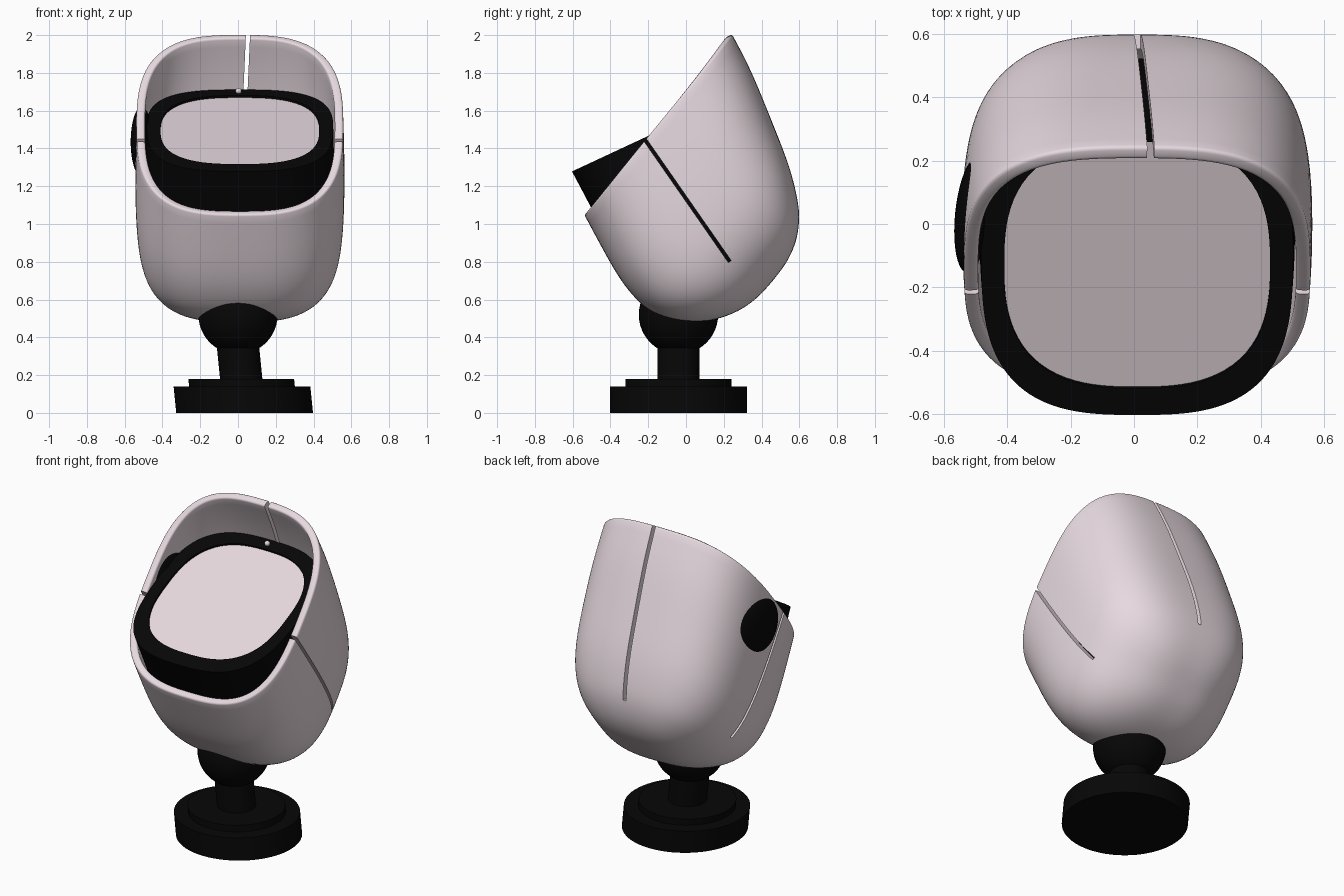
import bpy, bmesh, math
from mathutils import Vector, Matrix

cube = bpy.data.objects.get("Cube")
if cube:
    bpy.data.objects.remove(cube, do_unlink=True)


def material(name, rgb):
    m = bpy.data.materials.new(name)
    m.use_nodes = True
    m.diffuse_color = (*rgb, 1)
    m.node_tree.nodes["Principled BSDF"].inputs["Base Color"].default_value = (*rgb, 1)
    return m


PALE = material("pale pink", (0.8, 0.7, 0.745))
BLACK = material("black", (0.002, 0.002, 0.002))


def add_object(name, bm, mat):
    bmesh.ops.recalc_face_normals(bm, faces=bm.faces)
    mesh = bpy.data.meshes.new(name)
    bm.to_mesh(mesh)
    bm.free()
    obj = bpy.data.objects.new(name, mesh)
    bpy.context.collection.objects.link(obj)
    if mat:
        mesh.materials.append(mat)
    return obj


def modify(obj, kind, **settings):
    mod = obj.modifiers.new(kind.title(), kind)
    for key, value in settings.items():
        setattr(mod, key, value)


def finish(obj, angle=40):
    """Apply all modifiers and shade smooth, keeping sharp edges."""
    bpy.ops.object.select_all(action='DESELECT')
    obj.select_set(True)
    bpy.context.view_layer.objects.active = obj
    for mod in list(obj.modifiers):
        bpy.ops.object.modifier_apply(modifier=mod.name)
    bpy.ops.object.shade_smooth_by_angle(angle=math.radians(angle))


def cut_and_finish(obj, cutters, angle):
    for tool in cutters:
        tool.hide_render = True
        modify(obj, 'BOOLEAN', operation='DIFFERENCE', solver='EXACT', object=tool)
    finish(obj, angle)
    for tool in cutters:
        bpy.data.objects.remove(tool, do_unlink=True)


def loft(name, mat, origin, tilt, rows, cap_start=False, segments=48, power=3):
    """Skin rounded-square sections; each row is depth, low end, high end, half width."""
    along = Vector((0, math.cos(tilt), math.sin(tilt)))
    inward = Vector((0, math.sin(tilt), -math.cos(tilt)))
    bm = bmesh.new()
    rings = []
    for depth, low, high, width in rows:
        ring = []
        for i in range(segments):
            t = math.tau * i / segments
            c, s = math.cos(t), math.sin(t)
            r = (abs(c) ** power + abs(s) ** power) ** (-1 / power)
            u = (low + high) / 2 + (high - low) / 2 * r * s
            p = Vector(origin) + along * u + inward * depth
            p.x += width * r * c
            ring.append(bm.verts.new(p))
        rings.append(ring)
    for a, b in zip(rings, rings[1:]):
        for i in range(segments):
            j = (i + 1) % segments
            bm.faces.new((a[i], a[j], b[j], b[i]))
    bm.faces.new(rings[-1])
    if cap_start:
        bm.faces.new(rings[0])
    return add_object(name, bm, mat)


def box(name, size, centre, angle, axis):
    bm = bmesh.new()
    place = Matrix.Translation(centre) @ Matrix.Rotation(angle, 4, axis)
    bmesh.ops.create_cube(bm, size=1, matrix=place @ Matrix.Diagonal((*size, 1)))
    return add_object(name, bm, None)


# Tilted egg shell, open at the front, with three slits
shell_origin = (0.01, -0.15, 1.525)
shell_tilt = math.atan2(0.773, 0.634)
shell_rows = [
    (0, -0.614, 0.621, 0.547),
    (0.2, -0.697, 0.538, 0.554),
    (0.4, -0.775, 0.428, 0.554),
    (0.58, -0.797, 0.33, 0.542),
    (0.7, -0.765, 0.258, 0.515),
    (0.8, -0.703, 0.184, 0.468),
    (0.885, -0.615, 0.11, 0.395),
    (0.95, -0.51, 0.01, 0.29),
    (0.98, -0.42, -0.075, 0.2),
    (0.995, -0.33, -0.165, 0.1)]
shell = loft("outer_shell", PALE, shell_origin, shell_tilt, shell_rows)
modify(shell, 'SUBSURF', levels=2)
modify(shell, 'SOLIDIFY', thickness=0.045, offset=-1)
modify(shell, 'BEVEL', width=0.012, segments=3, limit_method='ANGLE', angle_limit=math.radians(50))
cut_and_finish(shell, [
    box("side_slit_cutter", (2.4, 0.018, 0.93), (0, -0.034, 1.183), 0.608, 'X'),
    box("back_slit_cutter", (0.022, 0.9, 1.2), (0.037, 0.6, 1.645), 0.045, 'Y')], 35)

# Dark inner egg lining the shell, sliced flat to make the face
face_centre = Vector((0.01, -0.13, 1.499))
face_tilt = math.atan(0.466)
face_normal = Vector((0, -math.sin(face_tilt), math.cos(face_tilt)))
gap = 0.055
liner_rows = [(-0.3, -0.435, 0.72, 0.48)]
liner_rows += [(d * 0.94, lo + gap, hi - gap, w - gap) for d, lo, hi, w in shell_rows]
housing = loft("face_housing", BLACK, shell_origin, shell_tilt, liner_rows)
modify(housing, 'SUBSURF', levels=2)
finish(housing)
bm = bmesh.new()
bm.from_mesh(housing.data)
bmesh.ops.bisect_plane(bm, geom=bm.verts[:] + bm.edges[:] + bm.faces[:],
                       plane_co=face_centre, plane_no=face_normal, clear_outer=True)
bmesh.ops.holes_fill(bm, edges=[e for e in bm.edges if e.is_boundary], sides=0)
bmesh.ops.recalc_face_normals(bm, faces=bm.faces)
bm.to_mesh(housing.data)
bm.free()


# Pale panel sunk into a shallow pocket in the face
def face_plate(name, mat, top, bottom):
    ends = (-0.43, 0.43, 0.42)
    return loft(name, mat, face_centre, face_tilt, [(top, *ends), (bottom, *ends)], True, 96, 2.7)


cut_and_finish(housing, [face_plate("pocket_cutter", None, -0.05, 0.016)], 40)
finish(face_plate("face_panel", PALE, 0.013, 0.02))


def ball(name, mat, place, radius):
    bm = bmesh.new()
    bmesh.ops.create_uvsphere(bm, u_segments=40, v_segments=24, radius=radius, matrix=place)
    finish(add_object(name, bm, mat))


ball("face_stud", PALE, Matrix.Translation((0.003, 0.288, 1.704)), 0.016)
ball("ball_joint", BLACK, Matrix.Translation((0.0, -0.04, 0.52)), 0.21)

# Domed round cap on one side of the shell
ball("side_cap", BLACK, Matrix.Translation((-0.51, 0.03, 1.435))
     @ Matrix.Rotation(-0.1, 4, 'Z') @ Matrix.Diagonal((0.3, 1, 1, 1)), 0.185)

# Stand, leaning slightly sideways
for name, radius, bottom, top in (("base", 0.362, 0, 0.14),
                                  ("base_step", 0.28, 0.13, 0.18),
                                  ("neck", 0.112, 0.17, 0.38)):
    bm = bmesh.new()
    bmesh.ops.create_cone(bm, cap_ends=True, segments=64, radius1=radius, radius2=radius,
                          depth=top - bottom,
                          matrix=Matrix.Translation((0, -0.04, (top + bottom) / 2)))
    for v in bm.verts:
        v.co.x += 0.035 - 0.1 * v.co.z
    finish(add_object(name, bm, BLACK))
